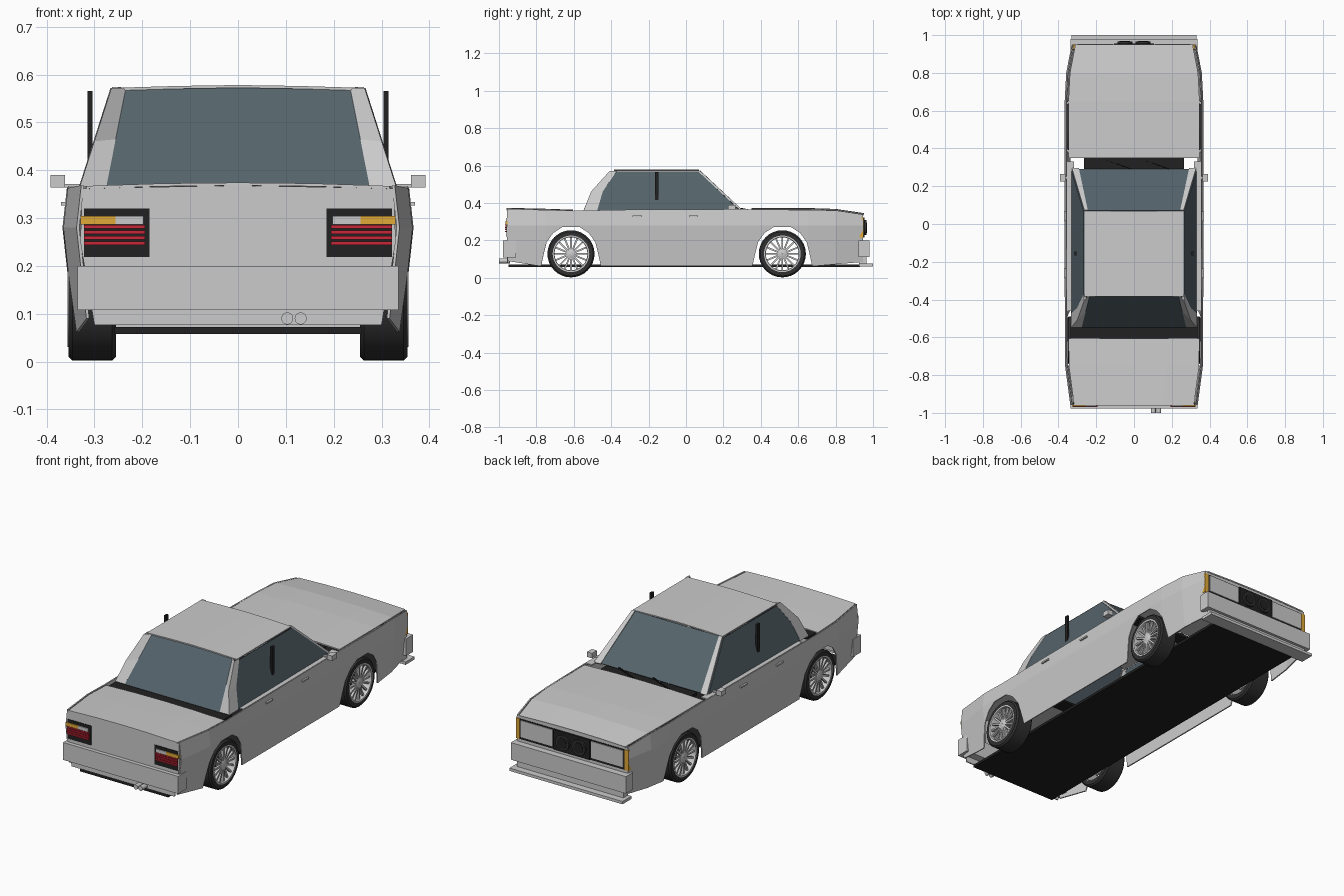
import bpy, bmesh, math
from mathutils import Vector, Matrix

if "Cube" in bpy.data.objects:
    bpy.data.objects.remove(bpy.data.objects["Cube"])


def material(name, r, g, b):
    m = bpy.data.materials.new(name)
    m.diffuse_color = (r, g, b, 1)
    m.use_nodes = True
    m.node_tree.nodes["Principled BSDF"].inputs["Base Color"].default_value = m.diffuse_color
    return m


BLACK = material("black_trim", .015, .015, .015)
TYRE = material("rubber", .03, .03, .03)
GLASS = material("tinted_glass", .09, .125, .145)
ALLOY = material("alloy", .75, .75, .77)
LAMP = material("clear_lamp", .75, .75, .75)
AMBER = material("amber_lamp", .75, .4, .04)
RED = material("red_lamp", .6, .02, .04)


def finish(name, bm, mat=None, mirror=False, thick=0):
    bmesh.ops.recalc_face_normals(bm, faces=bm.faces[:])
    me = bpy.data.meshes.new(name)
    bm.to_mesh(me)
    bm.free()
    ob = bpy.data.objects.new(name, me)
    bpy.context.collection.objects.link(ob)
    if mat:
        me.materials.append(mat)
    if mirror:
        ob.modifiers.new("mirror", 'MIRROR').merge_threshold = .0005
    if thick:
        s = ob.modifiers.new("thickness", 'SOLIDIFY')
        s.thickness, s.offset = thick, 0
    return ob


def panel(name, pts, mat=None, mirror=False, thick=.006):
    bm = bmesh.new()
    bm.faces.new([bm.verts.new(p) for p in pts])
    return finish(name, bm, mat, mirror, thick)


def grid(name, rows, mat=None, mirror=False, thick=.006):
    bm = bmesh.new()
    vs = [[bm.verts.new(p) for p in r] for r in rows]
    for a, b in zip(vs, vs[1:]):
        for i in range(len(a) - 1):
            bm.faces.new((a[i], a[i + 1], b[i + 1], b[i]))
    return finish(name, bm, mat, mirror, thick)


def box(name, x, y, z, mat=None, mirror=False):
    bm = bmesh.new()
    bmesh.ops.create_cube(bm, size=1)
    for v in bm.verts:
        v.co = [(r[0] + r[1]) / 2 + c * (r[1] - r[0]) for c, r in zip(v.co, (x, y, z))]
    return finish(name, bm, mat, mirror)


def rod(name, c, r, length, mat=None, mirror=False):
    bm = bmesh.new()
    bmesh.ops.create_cone(bm, cap_ends=True, segments=20, radius1=r, radius2=r, depth=length,
                          matrix=Matrix.Translation(c) @ Matrix.Rotation(math.pi / 2, 4, 'X'))
    return finish(name, bm, mat, mirror)


def interp(t, table):
    for (a, va), (b, vb) in zip(table, table[1:]):
        if t <= b:
            return va + (vb - va) * max(0, (t - a) / (b - a))
    return table[-1][1]


WIDTH = [(-.96, .325), (-.75, .353), (-.3, .355), (.65, .355), (.8, .347), (.95, .318)]


def body_x(y, z):
    w = interp(y, WIDTH) + .009
    return w - .009 * (z - .28) / .08 if z > .28 else w - .024 * (.28 - z) / .22


# body sides: outline with wheel arches, creased and bent to the plan shape
AXLES = (-.615, .515)
ARCH = [(-.16, .062), (-.145, .13), (-.13, .19), (-.095, .24), (-.045, .272)]
ARCH += [(-a, z) for a, z in reversed(ARCH)]
outline = [(-.955, .09)]
for c in AXLES:
    outline += [(c + a, z) for a, z in ARCH]
outline += [(.945, .085), (.945, .338), (.8, .36), (.35, .366), (-.6, .358), (-.955, .368)]
bm = bmesh.new()
bm.faces.new([bm.verts.new((0, y, z)) for y, z in outline])
cuts = [((0, 0, .28), (0, 0, 1))] + [((0, y, 0), (0, 1, 0)) for y in (-.75, -.3, .65, .8)]
for co, no in cuts:
    bmesh.ops.bisect_plane(bm, geom=bm.verts[:] + bm.edges[:] + bm.faces[:], plane_co=co, plane_no=no)
for v in bm.verts:
    v.co.x = body_x(v.co.y, v.co.z)
finish("body_side", bm, mirror=True, thick=.006)


# bonnet and boot lid with a slight crown
def deck(name, stations):
    rows = []
    for y, z in stations:
        w = interp(y, WIDTH) - .008
        rows.append([(w * f, y, z + .007 * (1 - f * f)) for f in (0, .5, 1)])
    grid(name, rows, mirror=True)


deck("bonnet", [(.35, .363), (.65, .363), (.8, .358), (.95, .336)])
deck("boot_lid", [(-.605, .354), (-.75, .359), (-.96, .364)])

# shoulders, cowl, rear shelf and floor
panel("shoulder", [(.318, -.46, .36), (.355, -.46, .36), (.355, .33, .364), (.318, .33, .364)], mirror=True)
box("cowl", (-.265, .265), (.285, .355), (.345, .36), BLACK)
box("rear_shelf", (-.335, .335), (-.61, -.53), (.345, .354), BLACK)
box("floor", (-.258, .258), (-.95, .93), (.058, .072), BLACK)

# end panels
for name, y, top in (("tail_panel", -.955, .362), ("nose_panel", .943, .338)):
    w = interp(y, WIDTH)
    panel(name, [(-.3, y, .076), (.3, y, .076), (w + .004, y, .25), (w, y, top),
                 (0, y, top + .006), (-w, y, top), (-w - .004, y, .25)])

# bumpers, front lip and exhausts
box("rear_bumper", (-.336, .336), (-.978, -.91), (.108, .2))
box("front_bumper", (-.336, .336), (.922, .98), (.11, .2))
box("front_lip", (-.33, .33), (.925, 1), (.06, .075))
box("lip_support", (-.31, .31), (.925, .965), (.075, .11))
for x in (.103, .131):
    rod("exhaust_pipe", (x, -.97, .09), .0125, .06)

# tail lamps with louvres
box("tail_lamp_panel", (.185, .322), (-.961, -.945), (.218, .32), BLACK, True)
box("reverse_lamp", (.198, .256), (-.966, -.95), (.286, .304), LAMP, True)
box("rear_indicator", (.256, .329), (-.966, -.94), (.286, .304), AMBER, True)
for i in range(4):
    z = .244 + i * .0115
    box("red_louvre", (.194, .322), (-.968, -.95), (z, z + .007), RED, True)

# grille, headlamps and corner indicators
box("grille_recess", (-.305, .305), (.94, .948), (.215, .322), BLACK)
box("headlamp_cover", (.112, .298), (.94, .952), (.228, .316), LAMP, True)
box("grille_centre", (-.105, .105), (.94, .955), (.216, .322), BLACK)
rod("round_lamp", (.048, .955, .268), .04, .02, TYRE, True)
rod("round_lamp_lens", (.048, .958, .268), .028, .02, BLACK, True)
box("front_indicator", (.306, .328), (.925, .949), (.215, .322), AMBER, True)

# cabin: roof, glass and pillars
def cab(y, z):
    return (.33 - .067 * (z - .36) / .21, y, z)


grid("roof", [[(0, y, .575), (.13, y, .573), (.262, y, .569)] for y in (-.385, .07)], mirror=True)
panel("windscreen", [(-.245, .07, .568), (.245, .07, .568), (.292, .29, .364), (-.292, .29, .364)], GLASS)
panel("front_pillar", [(.245, .072, .57), cab(.07, .57), cab(.295, .362), (.292, .292, .362)], mirror=True, thick=.01)
panel("side_glass", [cab(.285, .362), cab(.068, .565), cab(-.38, .565), cab(-.45, .46), cab(-.475, .36)],
      GLASS, True)
panel("rear_window", [(-.237, -.378, .57), (.237, -.378, .57), (.278, -.545, .356), (-.278, -.545, .356)], GLASS)
inner = [cab(-.37, .57), cab(-.445, .46), cab(-.475, .358)]
outer = [cab(-.405, .569), cab(-.505, .458), cab(-.545, .357)]
edge = [(.237, -.378, .57), (.258, -.461, .463), (.278, -.545, .357)]
grid("rear_pillar", [inner, outer, edge], mirror=True, thick=.008)
box("door_pillar", (.304, .315), (-.166, -.146), (.36, .566), BLACK, True)

# mirrors, door handles and wipers
box("door_mirror", (.362, .392), (.225, .265), (.364, .39), None, True)
box("mirror_arm", (.325, .364), (.238, .252), (.364, .371), None, True)
for y in (.04, -.26):
    box("door_handle", (.355, .37), (y - .025, y + .025), (.326, .334), None, True)
for x in (-.14, .06):
    panel("wiper", [(x, .335, .362), (x + .006, .337, .362), (x + .13, .292, .371), (x + .124, .29, .371)], BLACK)


# wheels
def ring(name, profile, centre, mat, sign, seg=32):
    bm = bmesh.new()
    vs = [[bm.verts.new((sign * x, centre + r * math.cos(i * math.tau / seg), .128 + r * math.sin(i * math.tau / seg)))
           for x, r in profile] for i in range(seg)]
    n = len(profile)
    for i in range(seg):
        a, b = vs[i], vs[(i + 1) % seg]
        for j in range(n):
            bm.faces.new((a[j], a[(j + 1) % n], b[(j + 1) % n], b[j]))
    ob = finish(name, bm, mat)
    for p in ob.data.polygons:
        p.use_smooth = True
    ob.data.set_sharp_from_angle(angle=math.radians(35))


for c in AXLES:
    for s in (1, -1):
        ring("tyre", [(.255, .097), (.255, .118), (.263, .126), (.346, .126), (.354, .118), (.354, .097)], c, TYRE, s)
        ring("rim", [(.258, .098), (.258, .093), (.35, .088), (.356, .09), (.356, .098)], c, ALLOY, s)
        ring("hub", [(.32, .001), (.32, .026), (.345, .026), (.35, .018), (.35, .001)], c, ALLOY, s)
        bm = bmesh.new()
        for k in range(16):
            m = (Matrix.Translation((s * .342, c, .128)) @ Matrix.Rotation(k * math.tau / 16, 4, 'X')
                 @ Matrix.Translation((0, 0, .057)) @ Matrix.Diagonal((.012, .009, .072, 1)))
            bmesh.ops.create_cube(bm, size=1, matrix=m)
        finish("wheel_spokes", bm, ALLOY)
